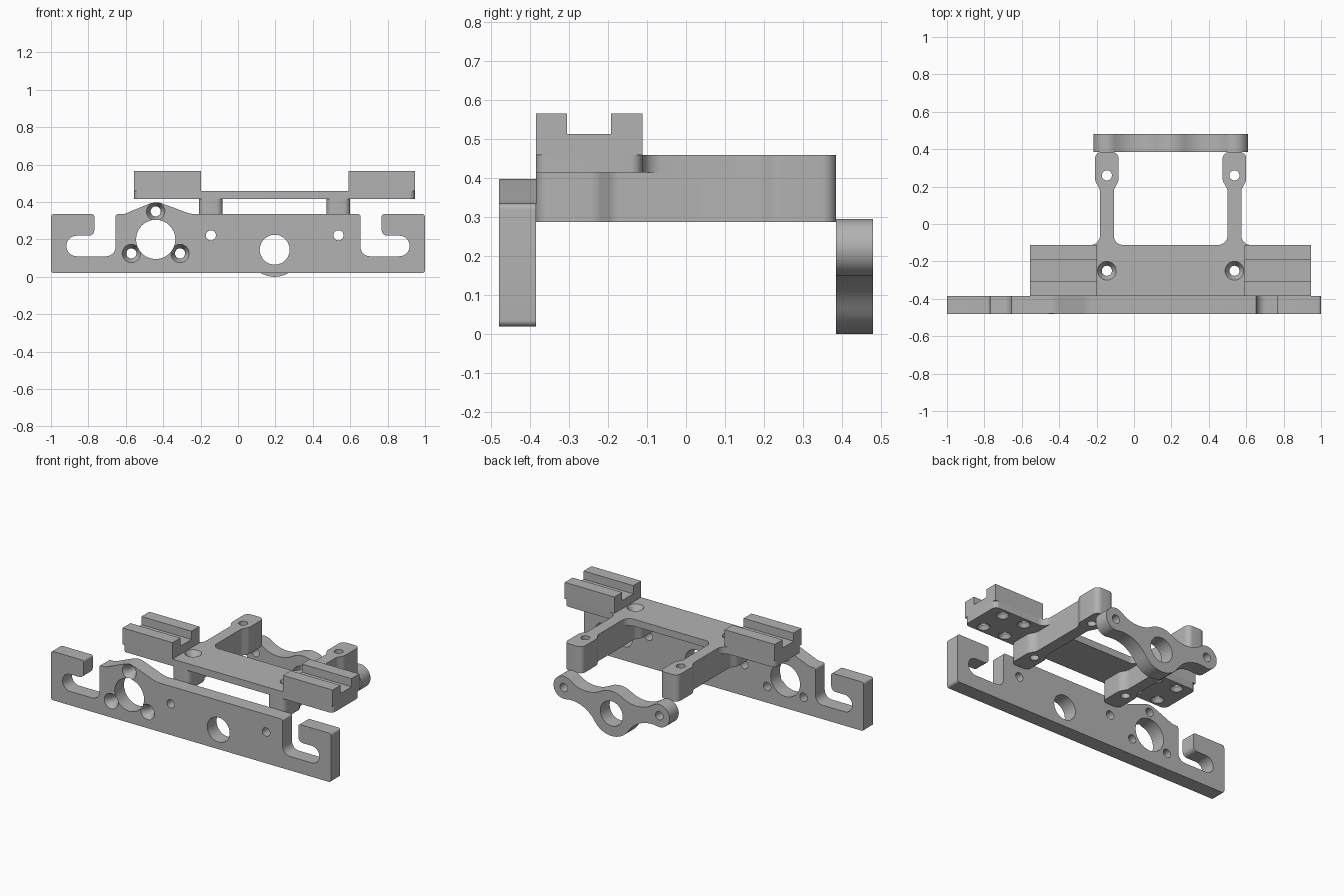
import bpy, bmesh, math
from mathutils import Vector, Matrix

cube = bpy.data.objects.get("Cube")
if cube:
    bpy.data.objects.remove(cube, do_unlink=True)

grey = bpy.data.materials.new("machined grey")
grey.use_nodes = True
colour = (0.45, 0.45, 0.45, 1)
grey.diffuse_color = colour
grey.node_tree.nodes["Principled BSDF"].inputs["Base Color"].default_value = colour

PLACE = {"X": lambda u, v, w: (w, u, v),
         "Y": lambda u, v, w: (u, w, v),
         "Z": lambda u, v, w: (u, v, w)}


def arc(cx, cy, r, a0, a1, n=10):
    angles = [a0 + (a1 - a0) * i / n for i in range(n + 1)]
    return [(cx + r * math.cos(a), cy + r * math.sin(a)) for a in angles]


def rounded(corners):
    """Outline from (u, v, radius) corners."""
    out = []
    for i, (u, v, r) in enumerate(corners):
        p = Vector((u, v))
        if r == 0:
            out.append((u, v))
            continue
        d0 = (Vector(corners[i - 1][:2]) - p).normalized()
        d1 = (Vector(corners[(i + 1) % len(corners)][:2]) - p).normalized()
        half = d0.angle(d1) / 2
        c = p + (d0 + d1).normalized() * (r / math.sin(half))
        s = p + d0 * (r / math.tan(half)) - c
        e = p + d1 * (r / math.tan(half)) - c
        a0 = math.atan2(s.y, s.x)
        turn = math.atan2(s.x * e.y - s.y * e.x, s.dot(e))
        out += arc(c.x, c.y, r, a0, a0 + turn, 8)
    return out


def new_object(name, bm):
    mesh = bpy.data.meshes.new(name)
    bmesh.ops.recalc_face_normals(bm, faces=bm.faces)
    bm.to_mesh(mesh)
    bm.free()
    ob = bpy.data.objects.new(name, mesh)
    bpy.context.collection.objects.link(ob)
    return ob


def extrude(name, outline, axis, lo, hi):
    bm = bmesh.new()
    place = PLACE[axis]
    face = bm.faces.new([bm.verts.new(place(u, v, lo)) for u, v in outline])
    moved = bmesh.ops.extrude_face_region(bm, geom=[face], use_keep_orig=True)["geom"]
    bmesh.ops.translate(bm, vec=Vector(place(0, 0, hi - lo)),
                        verts=[g for g in moved if isinstance(g, bmesh.types.BMVert)])
    ob = new_object(name, bm)
    ob.data.materials.append(grey)
    return ob


def cut(ob, axis, u, v, lo, hi, r_lo, r_hi):
    """Remove a cylinder or cone running along the axis."""
    bm = bmesh.new()
    rings = []
    for w, r in ((lo, r_lo), (hi, r_hi)):
        pts = arc(u, v, r, 0, 2 * math.pi, 32)[:-1]
        rings.append([bm.verts.new(PLACE[axis](a, b, w)) for a, b in pts])
        bm.faces.new(rings[-1])
    for i in range(32):
        j = (i + 1) % 32
        bm.faces.new((rings[0][i], rings[0][j], rings[1][j], rings[1][i]))
    cutter = new_object("cutter", bm)
    cutter.hide_render = True
    mod = ob.modifiers.new("hole", "BOOLEAN")
    mod.operation, mod.solver, mod.object = "DIFFERENCE", "EXACT", cutter
    bpy.context.view_layer.objects.active = ob
    bpy.ops.object.modifier_apply(modifier=mod.name)
    bpy.data.objects.remove(cutter, do_unlink=True)


def finish(*parts):
    bpy.ops.object.select_all(action="DESELECT")
    for ob in parts:
        ob.select_set(True)
    bpy.context.view_layer.objects.active = parts[0]
    bpy.ops.object.shade_smooth_by_angle()


HOLE, SINK = 0.027, 0.05
ARMS = (-0.145, 0.537)
MID = sum(ARMS) / 2

# Front plate with a hooked slot at each end and a hump on top
hook = [(1, 0.02, 0.015), (1, 0.335, 0.015), (0.768, 0.335, 0.012), (0.768, 0.22, 0.03),
        (0.917, 0.22, 0.054), (0.917, 0.11, 0.054), (0.655, 0.11, 0.05), (0.655, 0.335, 0.012)]
hump = [(-0.25, 0.335, 0.15), (-0.44, 0.405, 0.1), (-0.61, 0.335, 0.05)]
left_hook = [(-x, z, r) for x, z, r in reversed(hook)]
plate = extrude("front_plate", rounded(hook + hump + left_hook), "Y", -0.48, -0.385)
cut(plate, "Y", -0.44, 0.2, -0.6, -0.3, 0.105, 0.105)
cut(plate, "Y", MID, 0.145, -0.6, -0.3, 0.08, 0.08)
for x in ARMS:
    cut(plate, "Y", x, 0.222, -0.6, -0.3, HOLE, HOLE)
for x, z in ((-0.44, 0.35), (-0.57, 0.125), (-0.31, 0.125)):
    cut(plate, "Y", x, z, -0.6, -0.3, HOLE, HOLE)
    cut(plate, "Y", x, z, -0.49, -0.44, 0.055, HOLE - 0.001)

# Rear link: centre ring and two end eyes blended by concave fillets
R, E, F = 0.145, 0.073, 0.2
span, rise = MID - ARMS[0], 0.077
d, tilt = math.hypot(span, rise), math.atan2(rise, span)
a = (d * d + (R + F) ** 2 - (E + F) ** 2) / (2 * d)
h = math.sqrt((R + F) ** 2 - a * a)
t0, t1 = math.atan2(h, a), math.atan2(h, d - a)
half = (arc(a, -h, F, math.pi - t0, t1)
        + arc(d, 0, E, t1 - math.pi, math.pi - t1, 28)[1:-1]
        + arc(a, h, F, -t1, t0 - math.pi))
co, si = math.cos(tilt), math.sin(tilt)
half = [(u * co - v * si, u * si + v * co) for u, v in half]
top = arc(0, 0, R, tilt + t0, math.pi - tilt - t0)[1:-1]
bottom = arc(0, 0, R, -math.pi + t0 - tilt, tilt - t0, 16)[1:-1]
outline = half + top + [(-u, v) for u, v in reversed(half)] + bottom
link = extrude("rear_link", [(u + MID, v + R) for u, v in outline], "Y", 0.385, 0.48)
cut(link, "Y", MID, R, 0.3, 0.6, 0.08, 0.08)
for x in ARMS:
    cut(link, "Y", x, 0.222, 0.3, 0.6, HOLE, HOLE)

# Half outline of an arm's wide rear pad, as (offset, y, radius)
PAD, WEB, TOP, BASE = 0.063, 0.037, 0.46, 0.415
pad = [(WEB, 0.185, 0.05), (PAD, 0.23, 0.05), (PAD, 0.385, 0.035)]
pad_end = pad + [(-u, y, r) for u, y, r in reversed(pad)]

# Top frame plate, outlined together with the upper layer of both arms
front, back = -0.385, -0.112
corners = [(0.945, front, 0.03), (0.945, back, 0.03)]
for x in reversed(ARMS):
    corners.append((x + WEB, back, 0.05))
    corners += [(x + u, y, r) for u, y, r in pad_end]
    corners.append((x - WEB, back, 0.05))
corners += [(-0.555, back, 0.03), (-0.555, front, 0.03)]
frame = extrude("top_frame", rounded(corners), "Z", BASE, TOP)

# Lower layer of the arms, with a wide pad at both ends
arms = []
for side, x in zip(("right", "left"), ARMS):
    shape = pad_end + [(-u, -y, r) for u, y, r in pad_end]
    arm = extrude(side + "_arm", rounded([(x + u, y, r) for u, y, r in shape]),
                  "Z", 0.288, BASE)
    for part in (frame, arm):
        for y in (-0.25, 0.26):
            cut(part, "Z", x, y, 0.2, 0.6, HOLE, HOLE)
    cut(frame, "Z", x, -0.25, 0.42, 0.465, HOLE - 0.001, 0.053)
    arms.append(arm)

# Slotted rails on the frame ends, screwed from below
y0, y1, y2, y3 = front, -0.305, -0.192, back
floor, crest = 0.513, 0.566
slot = [(y0, TOP), (y3, TOP), (y3, crest), (y2, crest),
        (y2, floor), (y1, floor), (y1, crest), (y0, crest)]
rails = []
for side, x0, x1 in (("right", -0.555, -0.198), ("left", 0.59, 0.945)):
    rails.append(extrude(side + "_rail", slot, "X", x0, x1))
    # Underside of the rail where it overhangs the rounded frame corners
    for dx in (-0.08, 0.08):
        for y in (-0.335, -0.165):
            x = (x0 + x1) / 2 + dx
            cut(frame, "Z", x, y, 0.4, 0.5, 0.022, 0.022)
            cut(frame, "Z", x, y, 0.41, 0.44, 0.042, 0.021)

finish(plate, link, frame, *arms, *rails)
